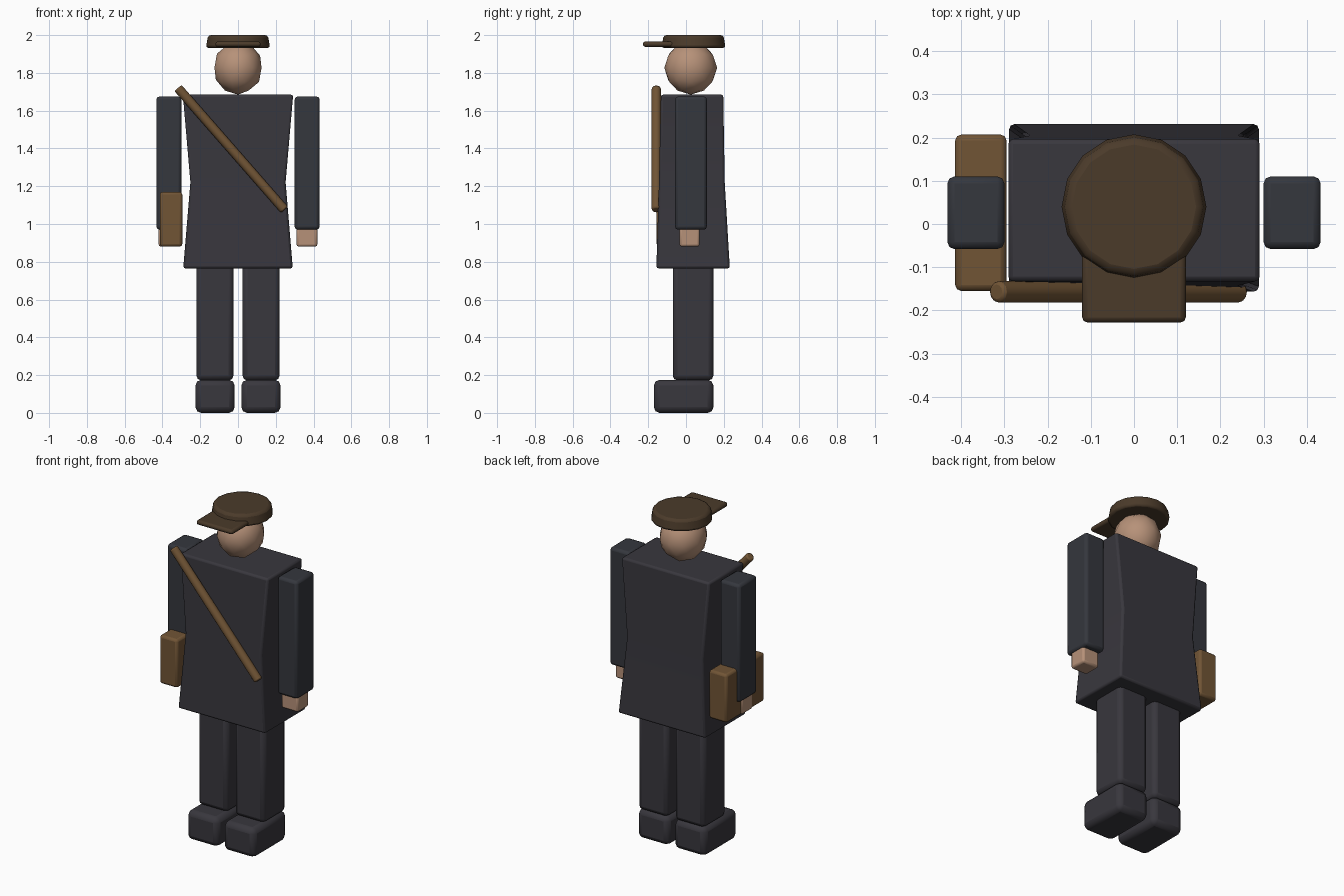
import bpy, bmesh, math
from mathutils import Vector

if "Cube" in bpy.data.objects:
    bpy.data.objects.remove(bpy.data.objects["Cube"])


def material(name, rgb):
    m = bpy.data.materials.new(name)
    m.diffuse_color = (*rgb, 1)
    m.use_nodes = True
    m.node_tree.nodes["Principled BSDF"].inputs["Base Color"].default_value = m.diffuse_color
    return m


COAT = material("charcoal cloth", (0.040, 0.038, 0.047))
SLEEVE = material("blue grey cloth", (0.035, 0.038, 0.047))
SKIN = material("skin", (0.47, 0.285, 0.19))
CAP = material("dark brown felt", (0.070, 0.043, 0.023))
LEATHER = material("brown leather", (0.165, 0.090, 0.036))


def finish(name, bm, mat, bevel=0.0, angle=40):
    """Turn a bmesh into an object with rounded edges and sharp-aware smoothing."""
    bmesh.ops.recalc_face_normals(bm, faces=bm.faces)
    me = bpy.data.meshes.new(name)
    bm.to_mesh(me)
    bm.free()
    me.materials.append(mat)
    ob = bpy.data.objects.new(name, me)
    bpy.context.collection.objects.link(ob)
    if bevel:
        mod = ob.modifiers.new("rounded edges", 'BEVEL')
        mod.width = bevel
        mod.segments = 2
        mod.limit_method = 'ANGLE'
        mod.angle_limit = math.radians(35)
    bpy.ops.object.select_all(action='DESELECT')
    ob.select_set(True)
    bpy.context.view_layer.objects.active = ob
    bpy.ops.object.shade_smooth_by_angle(angle=math.radians(angle))
    return ob


def box(name, x, y, z, mat, bevel):
    """Box from (min, max) ranges on each axis."""
    bm = bmesh.new()
    bmesh.ops.create_cube(bm, size=1)
    for v in bm.verts:
        v.co = [r[0] + (c + 0.5) * (r[1] - r[0]) for c, r in zip(v.co, (x, y, z))]
    return finish(name, bm, mat, bevel)


# Limbs, one set per side
for side, s in (("left", 1), ("right", -1)):
    def span(a, b):
        return tuple(sorted((s * a, s * b)))
    box(side + "_boot", span(0.018, 0.225), (-0.17, 0.145), (0, 0.175), COAT, 0.03)
    box(side + "_leg", span(0.024, 0.22), (-0.07, 0.145), (0.172, 0.80), COAT, 0.025)
    box(side + "_arm", span(0.30, 0.432), (-0.058, 0.11), (0.97, 1.675), SLEEVE, 0.016)
    box(side + "_hand", span(0.31, 0.42), (-0.034, 0.072), (0.88, 0.99), SKIN, 0.012)

# Coat: three stacked sections, narrow at the waist
bm = bmesh.new()
rings = []
for z, hx, y0, y1 in ((0.765, 0.29, -0.157, 0.232),
                      (1.22, 0.252, -0.143, 0.205),
                      (1.685, 0.292, -0.133, 0.197)):
    rings.append([bm.verts.new(p) for p in
                  ((-hx, y0, z), (hx, y0, z), (hx, y1, z), (-hx, y1, z))])
for lo, hi in zip(rings, rings[1:]):
    for i in range(4):
        j = (i + 1) % 4
        bm.faces.new((lo[i], lo[j], hi[j], hi[i]))
bm.faces.new(rings[0][::-1])
bm.faces.new(rings[-1])
finish("coat", bm, COAT, 0.012)

# Head
bm = bmesh.new()
bmesh.ops.create_icosphere(bm, subdivisions=2, radius=1)
for v in bm.verts:
    v.co = (v.co.x * 0.131, 0.025 + v.co.y * 0.14, 1.827 + v.co.z * 0.142)
finish("head", bm, SKIN, 0, 60)

# Cap and peak
bm = bmesh.new()
bmesh.ops.create_cone(bm, cap_ends=True, segments=16, radius1=0.17, radius2=0.158, depth=0.068)
bmesh.ops.translate(bm, verts=bm.verts, vec=(0, 0.04, 1.966))
finish("cap", bm, CAP, 0.014)
box("cap_peak", (-0.12, 0.12), (-0.228, -0.03), (1.938, 1.966), CAP, 0.012)

# Satchel and its diagonal strap
box("satchel", (-0.414, -0.295), (-0.155, 0.207), (0.88, 1.17), LEATHER, 0.014)
a, b = Vector((-0.318, -0.157, 1.72)), Vector((0.246, -0.157, 1.075))
bm = bmesh.new()
bmesh.ops.create_cone(bm, cap_ends=True, segments=12, radius1=0.025, radius2=0.025,
                      depth=(b - a).length)
bmesh.ops.rotate(bm, verts=bm.verts, matrix=(b - a).to_track_quat('Z', 'Y').to_matrix())
bmesh.ops.translate(bm, verts=bm.verts, vec=(a + b) / 2)
finish("shoulder_strap", bm, LEATHER, 0.008)
